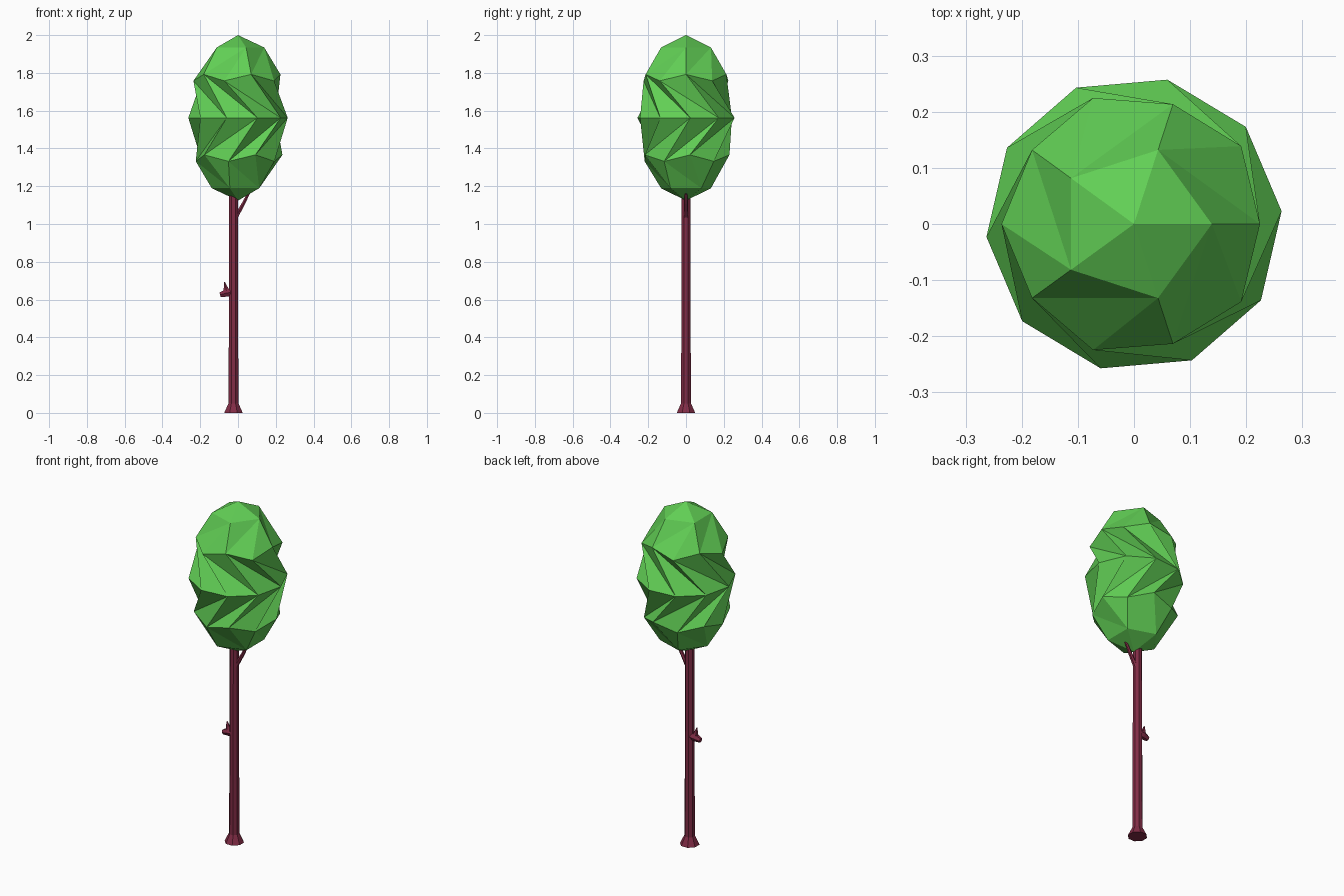
import bpy, bmesh
from math import radians
from mathutils import Matrix, Vector

if "Cube" in bpy.data.objects:
    bpy.data.objects.remove(bpy.data.objects["Cube"])


def material(name, color):
    m = bpy.data.materials.new(name)
    m.diffuse_color = (*color, 1)
    m.use_nodes = True
    m.node_tree.nodes["Principled BSDF"].inputs["Base Color"].default_value = m.diffuse_color
    return m


GREEN = material("leaf_green", (0.12, 0.62, 0.09))
BARK = material("red_bark", (0.22, 0.025, 0.06))


def finish(name, bm, mat):
    bmesh.ops.recalc_face_normals(bm, faces=bm.faces)
    me = bpy.data.meshes.new(name)
    bm.to_mesh(me)
    bm.free()
    me.materials.append(mat)
    ob = bpy.data.objects.new(name, me)
    bpy.context.collection.objects.link(ob)
    return ob


def tube(name, sections, sides, phase=0.0):
    """Loft of regular polygons: sections are (centre, radius), axis = overall direction."""
    bm = bmesh.new()
    axis = Vector(sections[-1][0]) - Vector(sections[0][0])
    rot = axis.to_track_quat('Z', 'Y').to_matrix()
    rings = []
    for centre, r in sections:
        ring = []
        for i in range(sides):
            p = Matrix.Rotation(radians(phase + 360 * i / sides), 3, 'Z') @ Vector((r, 0, 0))
            ring.append(bm.verts.new(Vector(centre) + rot @ p))
        rings.append(ring)
    for a, b in zip(rings, rings[1:]):
        for i in range(sides):
            j = (i + 1) % sides
            bm.faces.new((a[i], a[j], b[j], b[i]))
    bm.faces.new(rings[0][::-1])
    bm.faces.new(rings[-1])
    return finish(name, bm, BARK)


# Foliage: stretched icosphere whose vertex rings are twisted back and forth
bm = bmesh.new()
bmesh.ops.create_icosphere(bm, subdivisions=2, radius=1)
for v in bm.verts:
    h = abs(v.co.z)
    if h < 0.2:
        twist = 23
    elif h < 0.7:
        twist = -36 if v.co.z > 0 else -31
    else:
        twist = 0
    v.co = Matrix.Rotation(radians(twist), 3, 'Z') @ v.co
    v.co = Vector((v.co.x * 0.264, v.co.y * 0.264, 1.562 + v.co.z * 0.438))
finish("foliage", bm, GREEN)

# Trunk with flared foot
X = -0.024
tube("trunk", [((X, 0, 0), 0.053), ((X, 0, 0.05), 0.029),
               ((X, 0, 0.35), 0.027), ((X, 0, 1.25), 0.025)], 8, 22.5)

# Thin branch reaching into the foliage
tube("upper_branch", [((-0.01, 0, 1.04), 0.013), ((0.03, 0, 1.11), 0.010),
                      ((0.065, 0, 1.18), 0.007)], 6)

# Broken branch stub with a splinter pointing up
tube("branch_stub", [((-0.035, 0, 0.638), 0.022), ((-0.06, 0, 0.635), 0.023),
                     ((-0.095, 0, 0.625), 0.014)], 6)
tube("stub_splinter", [((-0.06, 0, 0.64), 0.018), ((-0.071, 0, 0.692), 0.003)], 5)
